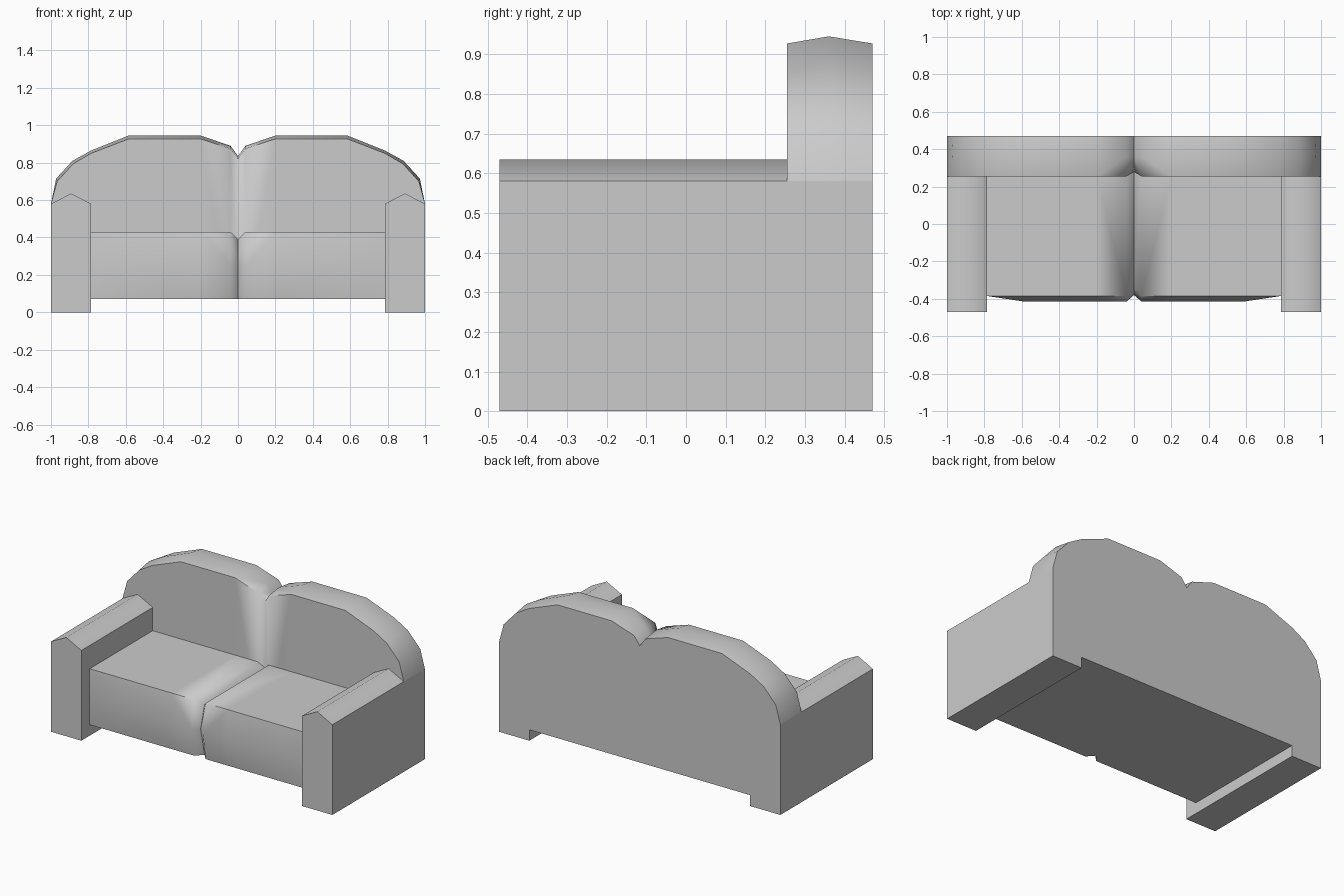
import bpy, bmesh, math

if "Cube" in bpy.data.objects:
    bpy.data.objects.remove(bpy.data.objects["Cube"])


def build(name, half_faces):
    """Make a mirrored solid from the face outlines of its right-hand half."""
    bm = bmesh.new()
    for side in (1, -1):
        for pts in half_faces:
            pts = list(dict.fromkeys(pts))  # drop repeated corners
            if len(pts) > 2:
                bm.faces.new([bm.verts.new((side * x, y, z)) for x, y, z in pts])
    bmesh.ops.remove_doubles(bm, verts=bm.verts, dist=1e-4)
    bmesh.ops.recalc_face_normals(bm, faces=bm.faces)
    me = bpy.data.meshes.new(name)
    bm.to_mesh(me)
    bm.free()
    me.shade_smooth()
    me.set_sharp_from_angle(angle=math.radians(61))
    ob = bpy.data.objects.new(name, me)
    bpy.context.collection.objects.link(ob)
    return ob


def strip(a, b):
    """Quads joining two rows of points."""
    return [(a[i], a[i + 1], b[i + 1], b[i]) for i in range(len(a) - 1)]


FRONT, BACK, BASE, SHOULDER, INNER = -0.47, 0.47, 0.07, 0.58, 0.785
REST, GROOVE = 0.255, 0.278

# Arms: gabled profile running the full depth
profile = [(1, 0), (INNER, 0), (INNER, SHOULDER), (0.8925, 0.635), (1, SHOULDER)]
loop = profile + profile[:1]
near = [(x, FRONT, z) for x, z in loop]
far = [(x, BACK, z) for x, z in loop]
build("arms", strip(near, far) + [near[:-1], far[:-1]])

# Backrest: two-humped outline with a crowned top and a centre groove
front_top = [(1, 0.58), (0.967, 0.70), (0.88, 0.795), (INNER, 0.85),
             (0.585, 0.927), (0.2, 0.927), (0.04, 0.875), (0, 0.82)]
ridge_top = [(1, 0.58), (0.972, 0.715), (0.885, 0.81), (INNER, 0.865),
             (0.585, 0.945), (0.2, 0.945), (0.04, 0.89), (0, 0.835)]


def rest_y(x):
    return GROOVE if x == 0 else REST


front = [(x, rest_y(x), z) for x, z in front_top]
ridge = [(x, 0.36, z) for x, z in ridge_top]
back = [(x, BACK, z) for x, z in front_top]
faces = strip(front, ridge) + strip(ridge, back)
for row in (front, back):
    for p, q in zip(row, row[1:]):
        low = SHOULDER if q[0] >= INNER else BASE
        step = [(p[0], p[1], SHOULDER)] if p[0] == INNER else []
        faces.append([p, q, (q[0], q[1], low), (p[0], p[1], low)] + step)
# underside, stepped around the arms
outer = [x for x, z in front_top if x >= INNER]
inner = [x for x, z in front_top if x <= INNER]
for xs, z in ((outer, SHOULDER), (inner, BASE)):
    faces += strip([(x, rest_y(x), z) for x in xs], [(x, BACK, z) for x in xs])
faces.append([(INNER, y, z) for y, z in ((REST, BASE), (BACK, BASE),
                                         (BACK, SHOULDER), (REST, SHOULDER))])
# end triangle between front, ridge and back is flat at the shoulder
faces += [[front[0], ridge[0], back[0]]] if ridge[0][2] > SHOULDER else []
build("backrest", faces)

# Seat: two cushions with bulging fronts, split by a centre groove
xs = [INNER, 0.585, 0.2, 0.04, 0]
top_z = [0.43, 0.43, 0.43, 0.43, 0.39]
edge_y = [-0.385, -0.385, -0.385, -0.385, -0.34]
bulge_y = [-0.385, -0.415, -0.415, -0.415, -0.38]
rows = [
    [(x, rest_y(x), z) for x, z in zip(xs, top_z)],
    list(zip(xs, edge_y, top_z)),
    [(x, y, 0.25) for x, y in zip(xs, bulge_y)],
    [(x, y, BASE) for x, y in zip(xs, edge_y)],
    [(x, rest_y(x), BASE) for x in xs],
]
faces = [f for a, b in zip(rows, rows[1:] + rows[:1]) for f in strip(a, b)]
faces.append([row[0] for row in rows])
build("seat", faces)
